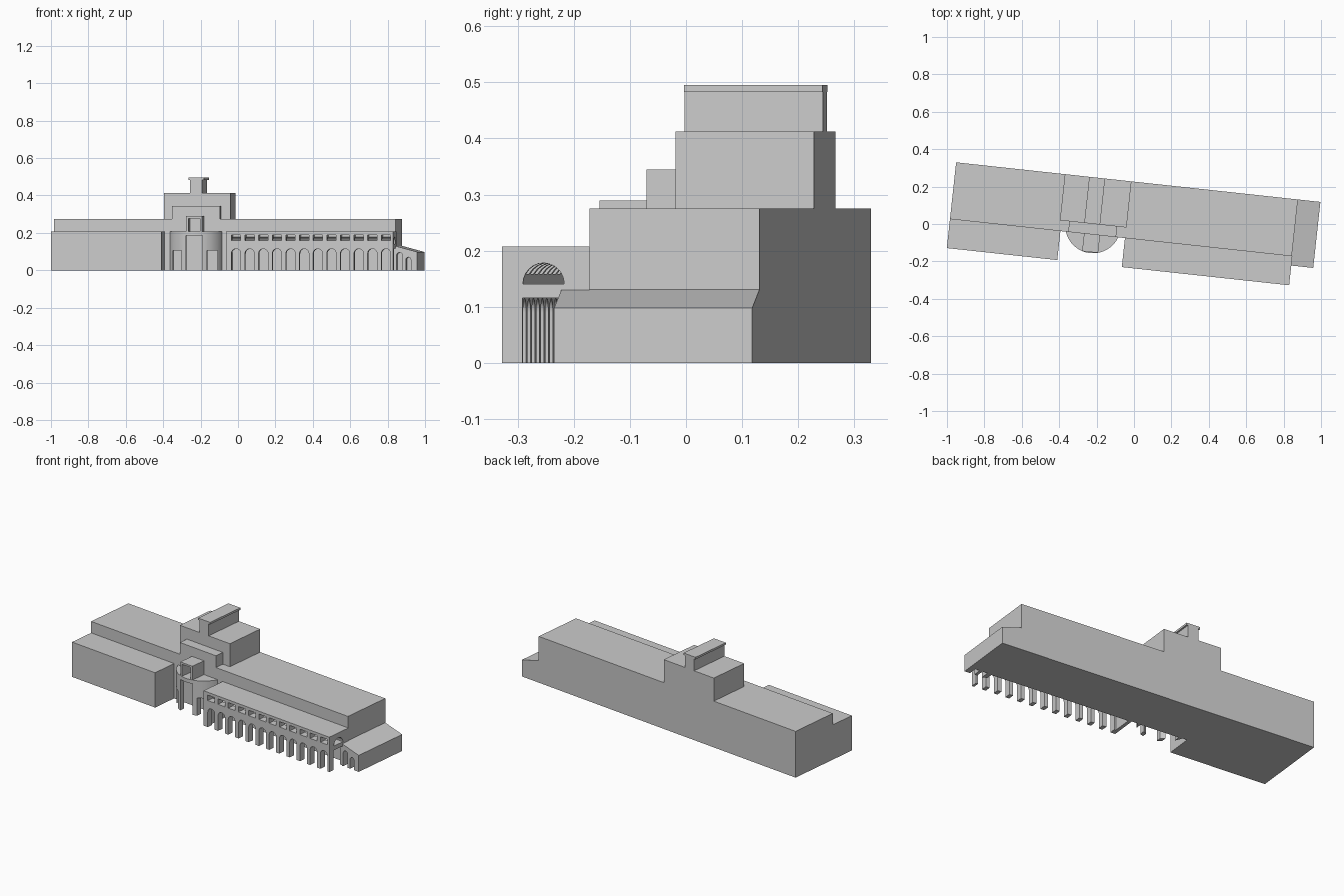
import bpy
import bmesh
from math import sin, cos, pi, radians, asin
from mathutils import Vector

if "Cube" in bpy.data.objects:
    bpy.data.objects.remove(bpy.data.objects["Cube"])

TURN = radians(-6.2)          # the whole building is turned on its plot
BACK, MID, FRONT = 0.225, -0.08, -0.236
WING_TOP = 0.207

stone = bpy.data.materials.new("grey_stone")
stone.use_nodes = True
grey = (0.6, 0.6, 0.6, 1)
stone.diffuse_color = grey
stone.node_tree.nodes["Principled BSDF"].inputs["Base Color"].default_value = grey


def prism(name, profile, axis, lo, hi):
    """Extrude a 2D profile along x (y,z), y (x,z) or z (x,y)."""
    place = {"x": lambda a, b, t: (t, a, b),
             "y": lambda a, b, t: (a, t, b),
             "z": lambda a, b, t: (a, b, t)}[axis]
    bm = bmesh.new()
    face = bm.faces.new([bm.verts.new(place(a, b, lo)) for a, b in profile])
    made = bmesh.ops.extrude_face_region(bm, geom=[face])["geom"]
    step = Vector(place(0, 0, hi - lo))
    bmesh.ops.translate(bm, vec=step, verts=[g for g in made if isinstance(g, bmesh.types.BMVert)])
    bmesh.ops.recalc_face_normals(bm, faces=bm.faces)
    mesh = bpy.data.meshes.new(name)
    bm.to_mesh(mesh)
    bm.free()
    mesh.materials.append(stone)
    obj = bpy.data.objects.new(name, mesh)
    obj.rotation_euler.z = TURN
    bpy.context.collection.objects.link(obj)
    return obj


def box(name, x0, x1, y0, y1, z0, z1):
    return prism(name, [(x0, y0), (x1, y0), (x1, y1), (x0, y1)], "z", z0, z1)


def arch(centre, width, bottom, top, steps=12):
    """Round-headed opening outline."""
    r = width / 2
    pts = [(centre - r, bottom), (centre + r, bottom)]
    return pts + [(centre + r * cos(pi * i / steps), top - r + r * sin(pi * i / steps))
                  for i in range(steps + 1)]


def carve(obj, cutters):
    """Cut openings, then drop the cutters and keep curved walls smooth."""
    for c in cutters:
        c.hide_render = True
        mod = obj.modifiers.new("opening", "BOOLEAN")
        mod.operation = "DIFFERENCE"
        mod.solver = "EXACT"
        mod.object = c
    bpy.context.view_layer.update()
    graph = bpy.context.evaluated_depsgraph_get()
    mesh = bpy.data.meshes.new_from_object(obj.evaluated_get(graph))
    obj.modifiers.clear()
    obj.data = mesh
    for c in cutters:
        bpy.data.objects.remove(c)
    bpy.ops.object.select_all(action="DESELECT")
    obj.select_set(True)
    bpy.context.view_layer.objects.active = obj
    bpy.ops.object.shade_smooth_by_angle(angle=radians(30))


# Main hall, solid side wing and stepped tower
box("main_hall", -0.981, 0.857, MID, BACK, 0, 0.275)
box("right_wing", -0.981, -0.387, FRONT, MID, 0, WING_TOP)
box("tower", -0.396, -0.038, -0.023, BACK, 0.275, 0.412)
box("tower_front_step", -0.345, -0.088, MID, -0.023, 0.275, 0.345)
box("tower_crest", -0.255, -0.19, -0.023, BACK, 0.412, 0.483)
box("crest_cap", -0.265, -0.18, -0.023, BACK, 0.483, 0.495)

# Two-storey arcade wing: arches below, small windows above, hollow passages
arcade = box("arcade_wing", -0.04, 0.86, FRONT, MID, 0, WING_TOP)
cuts = [box("lower_passage", -0.02, 0.84, -0.2, MID - 0.004, -0.02, 0.122),
        box("lower_end_opening", 0.82, 0.9, -0.2, -0.125, -0.03, 0.116),
        prism("upper_passage", arch(-0.162, 0.074, 0.141, 0.178), "x", -0.02, 0.9)]
for i in range(12):
    x = 0.015 + 0.0733 * i
    cuts.append(prism("arch_cut", arch(x, 0.05, -0.025, 0.115), "y", -0.3, -0.19))
    cuts.append(box("window_cut", x - 0.025, x + 0.025, -0.3, -0.16, 0.158, 0.19))
carve(arcade, cuts)

# Sloping end annexe with two small arched openings
annexe = prism("end_annexe", [(0.857, 0), (0.978, 0), (0.978, 0.098), (0.857, 0.131)],
               "y", -0.13, BACK)
carve(annexe, [prism("tall_cut", arch(0.883, 0.032, -0.02, 0.095), "y", -0.2, MID),
               prism("low_cut", arch(0.93, 0.027, -0.02, 0.07), "y", -0.2, MID)])

# Curved entrance porch
CX, CY, R = -0.217, -0.031, 0.149


def segment(radius, back):
    """Bow-shaped plan closed by a straight back edge."""
    start = asin((CY - back) / radius)
    span = pi - 2 * start
    n = 32
    return [(CX - radius * cos(start + span * i / n), CY - radius * sin(start + span * i / n))
            for i in range(n + 1)]


porch = prism("entrance_porch", segment(R, MID + 0.002), "z", 0, WING_TOP)
cuts = [prism("porch_hollow", segment(R - 0.028, MID - 0.002), "z", -0.02, 0.19),
        box("main_door_cut", CX - 0.044, CX + 0.044, -0.3, -0.1, -0.03, 0.185)]
for side in (-1, 1):
    x = CX + side * 0.094
    cuts.append(box("side_door_cut", x - 0.026, x + 0.026, -0.3, MID - 0.003, -0.03, 0.105))
carve(porch, cuts)

# Open-fronted box above the entrance
lantern = box("porch_lantern", CX - 0.043, CX + 0.043, -0.174, MID, WING_TOP - 0.002, 0.289)
carve(lantern, [box("lantern_cut", CX - 0.031, CX + 0.031, -0.3, MID - 0.003, WING_TOP, 0.278)])
